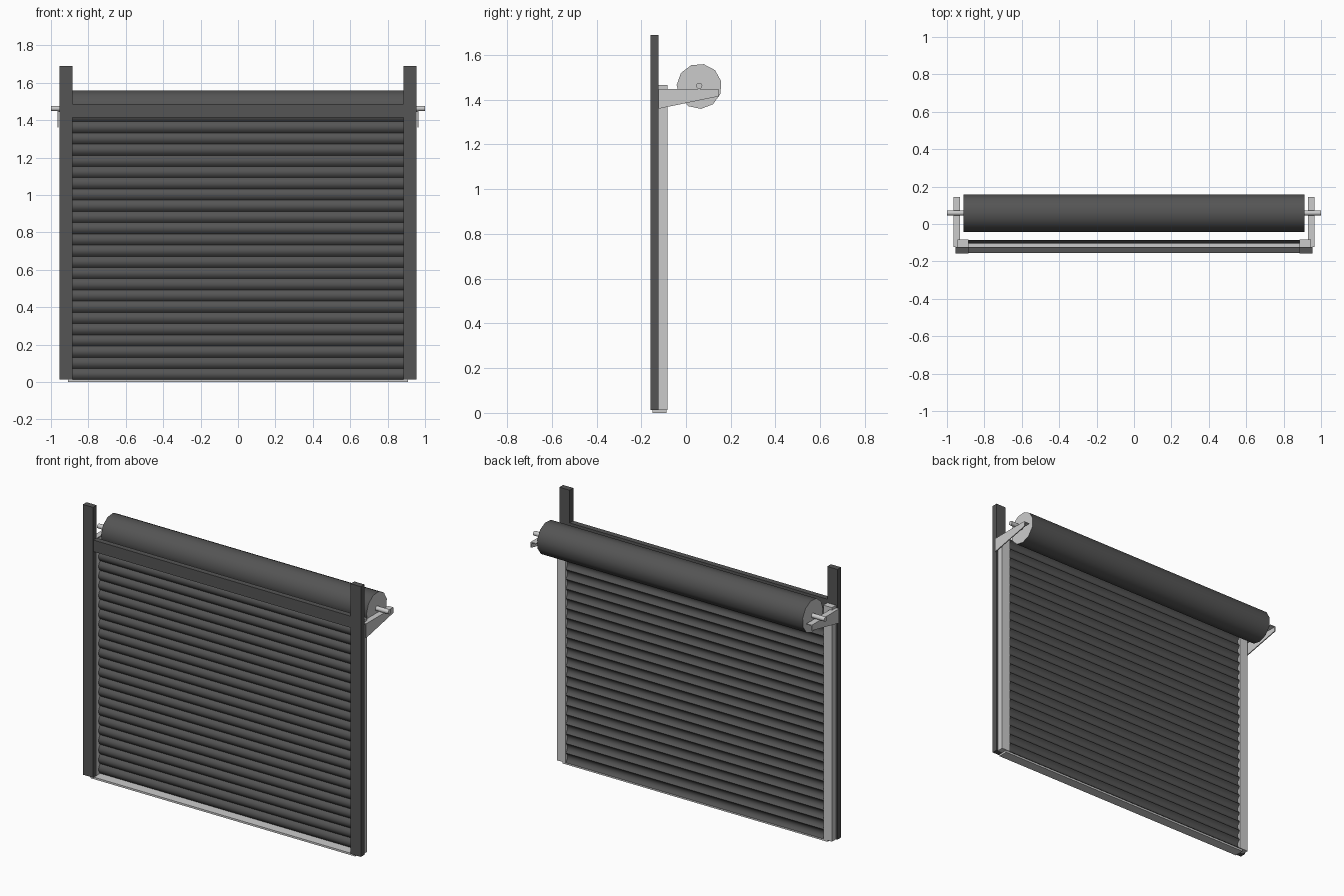
import bpy, bmesh, math
from mathutils import Vector

if "Cube" in bpy.data.objects:
    bpy.data.objects.remove(bpy.data.objects["Cube"])


def material(name, c):
    m = bpy.data.materials.new(name)
    m.diffuse_color = (c, c, c, 1)
    m.use_nodes = True
    m.node_tree.nodes["Principled BSDF"].inputs["Base Color"].default_value = m.diffuse_color
    return m


DARK = material("dark_steel", 0.09)
LIGHT = material("galvanised", 0.6)


def prism(name, profile, x0, x1, mat):
    """Extrude a closed (y, z) profile from x0 to x1."""
    bm = bmesh.new()
    a = [bm.verts.new((x0, y, z)) for y, z in profile]
    b = [bm.verts.new((x1, y, z)) for y, z in profile]
    bm.faces.new(a)
    bm.faces.new(b)
    n = len(profile)
    for i in range(n):
        j = (i + 1) % n
        bm.faces.new((a[i], a[j], b[j], b[i]))
    bmesh.ops.recalc_face_normals(bm, faces=bm.faces)
    me = bpy.data.meshes.new(name)
    bm.to_mesh(me)
    bm.free()
    ob = bpy.data.objects.new(name, me)
    bpy.context.collection.objects.link(ob)
    me.materials.append(mat)
    return ob


def box(name, x0, x1, y0, y1, z0, z1, mat):
    return prism(name, [(y0, z0), (y1, z0), (y1, z1), (y0, z1)], x0, x1, mat)


def circle(y, z, r, n, start=0):
    return [(y + r * math.cos(start + math.tau * i / n),
             z + r * math.sin(start + math.tau * i / n)) for i in range(n)]


def smooth(ob, angle):
    bpy.ops.object.select_all(action='DESELECT')
    ob.select_set(True)
    bpy.context.view_layer.objects.active = ob
    bpy.ops.object.shade_smooth_by_angle(angle=math.radians(angle))


# Frame posts, guide rails and brackets on both sides
for side, s in (("left", -1), ("right", 1)):
    box(side + "_post", s * 0.885, s * 0.955, -0.158, -0.122, 0.012, 1.69, DARK)
    box(side + "_guide_rail", s * 0.885, s * 0.945, -0.122, -0.083, 0.012, 1.465, LIGHT)
    box(side + "_bracket_flange", s * 0.93, s * 0.966, -0.122, 0.145, 1.443, 1.449, LIGHT)
    prism(side + "_bracket_web",
          [(-0.122, 1.36), (0.145, 1.415), (0.145, 1.449), (-0.122, 1.449)],
          s * 0.96, s * 0.966, LIGHT)

# Header between the posts and bottom sill
box("header", -0.885, 0.885, -0.156, -0.122, 1.415, 1.487, DARK)
box("bottom_sill", -0.91, 0.91, -0.15, -0.088, 0.0, 0.012, LIGHT)

# Corrugated slat curtain: a bulge and a narrow groove per slat
PITCH, SLATS = 0.06, 24
slat = [(-0.088, 0.0), (-0.094, 0.006), (-0.100, 0.014), (-0.104, 0.024),
        (-0.104, 0.036), (-0.100, 0.046), (-0.094, 0.054)]
front = [(y, 0.012 + k * PITCH + z) for k in range(SLATS) for y, z in slat]
front.append((-0.088, 0.012 + SLATS * PITCH))
back = [(y + 0.003, z) for y, z in reversed(front)]
curtain = prism("slat_curtain", front + back, -0.89, 0.89, DARK)
smooth(curtain, 35)

# Rolled-up drum with pale ends, and its axle
drum = prism("drum", circle(0.059, 1.46, 0.101, 11, math.radians(13)), -0.912, 0.912, DARK)
drum.data.materials.append(LIGHT)
for p in drum.data.polygons:
    if abs(p.normal.x) > 0.9:
        p.material_index = 1
smooth(drum, 40)
axle = prism("axle", circle(0.059, 1.462, 0.014, 12), -1.0, 1.0, LIGHT)
smooth(axle, 40)
